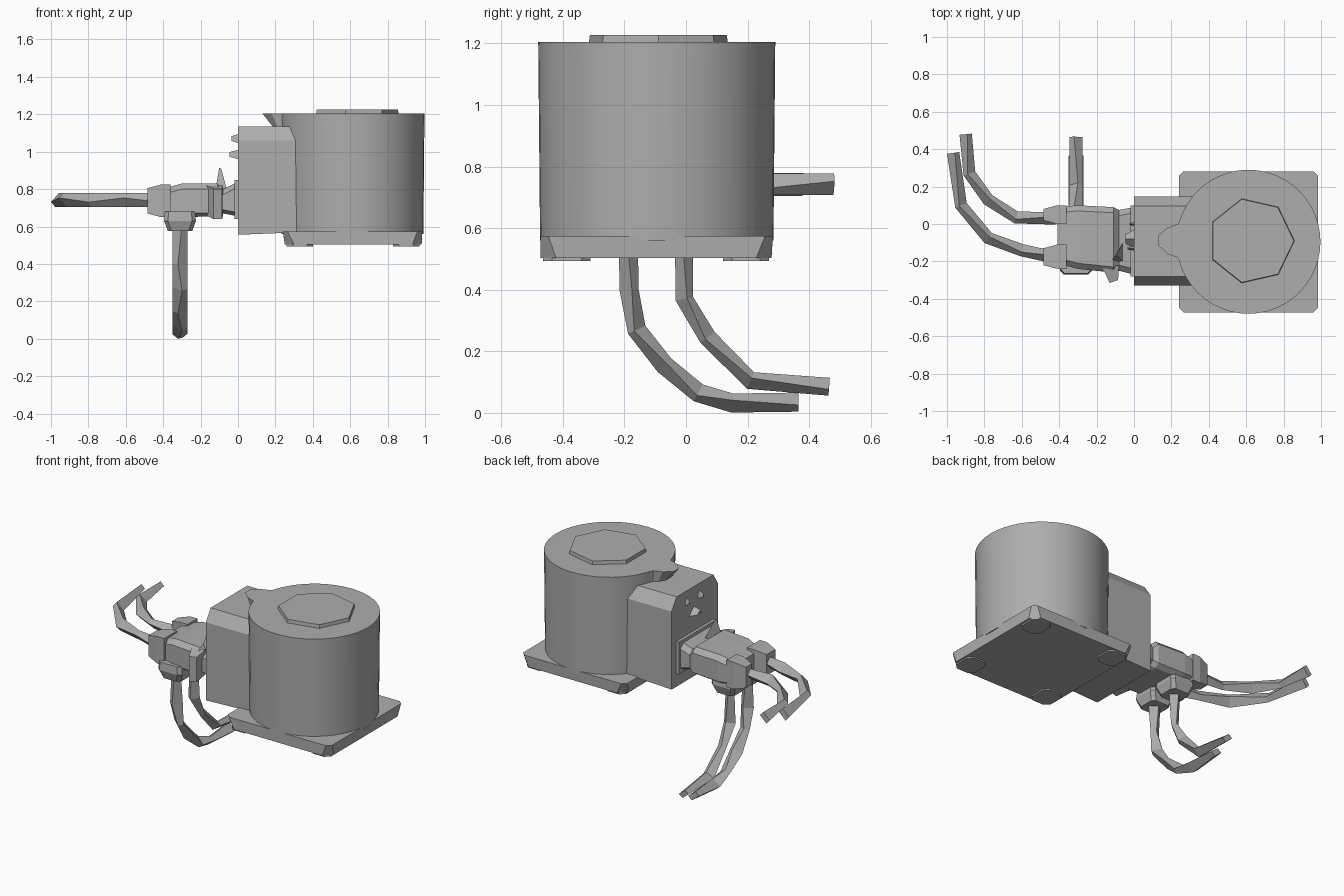
import bpy, bmesh, math
from mathutils import Vector

old = bpy.data.objects.get("Cube")
if old:
    bpy.data.objects.remove(old)

grey = bpy.data.materials.new("plain grey")
grey.use_nodes = True
TONE = (0.42, 0.42, 0.42, 1)
grey.diffuse_color = TONE
grey.node_tree.nodes["Principled BSDF"].inputs["Base Color"].default_value = TONE


def finish(name, bm, smooth=False):
    bmesh.ops.recalc_face_normals(bm, faces=bm.faces)
    mesh = bpy.data.meshes.new(name)
    bm.to_mesh(mesh)
    bm.free()
    mesh.materials.append(grey)
    obj = bpy.data.objects.new(name, mesh)
    bpy.context.collection.objects.link(obj)
    if smooth:
        bpy.ops.object.select_all(action='DESELECT')
        obj.select_set(True)
        bpy.context.view_layer.objects.active = obj
        bpy.ops.object.shade_smooth_by_angle(angle=math.radians(35))
    return obj


def loft(name, rings, smooth=False):
    """Skin a list of equal-length rings and close both ends."""
    bm = bmesh.new()
    loops = [[bm.verts.new(p) for p in ring] for ring in rings]
    n = len(loops[0])
    for a, b in zip(loops, loops[1:]):
        for i in range(n):
            j = (i + 1) % n
            bm.faces.new((a[i], a[j], b[j], b[i]))
    bm.faces.new(loops[0])
    bm.faces.new(loops[-1])
    return finish(name, bm, smooth)


def box(name, x, y, z):
    return loft(name, [[(x[0], y[0], h), (x[1], y[0], h), (x[1], y[1], h), (x[0], y[1], h)] for h in z])


def disc(cx, cy, r, z, n):
    return [(cx + r * math.cos(math.tau * i / n), cy + r * math.sin(math.tau * i / n), z) for i in range(n)]


def octagon(x0, x1, y0, y1, c, z):
    return [(x0 + c, y0, z), (x1 - c, y0, z), (x1, y0 + c, z), (x1, y1 - c, z),
            (x1 - c, y1, z), (x0 + c, y1, z), (x0, y1 - c, z), (x0, y0 + c, z)]


def cable(name, path, width, depth, place):
    """Sweep a diamond section along a planar path; place maps (u, v, w) to space."""
    pts = [Vector(p) for p in path]
    rings = []
    for i, p in enumerate(pts):
        t = (pts[min(i + 1, len(pts) - 1)] - pts[max(i - 1, 0)]).normalized()
        side = Vector((-t.y, t.x)) * width / 2
        lean = 0.3 if i % 2 else -0.3
        rings.append([place(*(p + side), lean * depth / 2), place(*(p + side * lean), depth / 2),
                      place(*(p - side), -lean * depth / 2), place(*(p - side * lean), -depth / 2)])
    return loft(name, rings)


# Drum with lid and pouring lip
CX, CY = 0.612, -0.095
loft("drum", [disc(CX, CY, 0.379, 0.56, 48), disc(CX, CY, 0.385, 1.205, 48)], True)
loft("drum_lid", [disc(CX + 0.015, CY + 0.005, 0.232, 1.2, 7), disc(CX + 0.015, CY + 0.005, 0.228, 1.227, 7)])
lip = [(0.13, -0.06), (0.13, -0.115), (0.18, -0.16), (0.235, -0.18), (0.28, -0.26),
       (0.4, -0.09), (0.28, 0.08), (0.235, 0.0), (0.18, -0.02)]
loft("drum_lip", [[(x + max(0, 0.24 - x) * 0.5, y, 1.135) for x, y in lip],
                  [(x, y, 1.205) for x, y in lip]])

# Base plate on four low pads
loft("base_plate", [octagon(0.25, 0.982, -0.472, 0.278, 0.05, 0.503),
                    octagon(0.24, 0.985, -0.472, 0.282, 0.025, 0.574)])
for i, x in enumerate(((0.26, 0.40), (0.83, 0.97))):
    for j, y in enumerate(((-0.465, -0.31), (0.12, 0.27))):
        loft(f"base_pad_{i * 2 + j + 1}", [octagon(*x, *y, 0.03, z) for z in (0.494, 0.505)])

# Housing with chamfered shoulders
section = [(-0.328, 0.556), (0.147, 0.556), (0.147, 1.06), (0.095, 1.135), (-0.28, 1.135), (-0.328, 1.06)]
loft("housing", [[(x, y, z + x * 0.04) if z < 0.6 else (x, y, z) for y, z in section] for x in (0, 0.36)])

# Small prongs on the housing face
for i, (y, z, w, h, d) in enumerate(((-0.13, 1.07, 0.025, 0.05, 0.035), (0.0, 1.07, 0.02, 0.05, 0.025),
                                     (-0.08, 0.985, 0.1, 0.05, 0.045))):
    loft(f"face_prong_{i + 1}", [[(0.002, y - w / 2, z - h / 2), (0.002, y + w / 2, z - h / 2), (0.002, y, z + h / 2)],
                                 [(-d, y - w / 4, z - h / 4), (-d, y + w / 4, z - h / 4), (-d, y, z + h / 4)]])

# Socket frame and connector body, widening from neck to head
box("socket_frame", (-0.02, 0.01), (-0.28, 0.1), (0.64, 0.85))
stations = [(0.0, -0.27, 0.09, 0.655, 0.84), (-0.08, -0.25, 0.075, 0.67, 0.80), (-0.11, -0.26, 0.09, 0.655, 0.83),
            (-0.3, -0.24, 0.1, 0.65, 0.83), (-0.41, -0.21, 0.09, 0.66, 0.80)]
loft("connector", [[(x, a, lo + 0.02), (x, a + 0.03, lo), (x, b - 0.03, lo), (x, b, lo + 0.02),
                    (x, b, hi - 0.03), (x, b - 0.03, hi), (x, a + 0.03, hi), (x, a, hi - 0.03)]
                   for x, a, b, lo, hi in stations])

# Bent tab and upright sliver on the connector
loft("bent_tab", [[(-0.17, -0.23, z), (-0.08, -0.22, z), (-0.085, -0.3, z - 0.02), (-0.13, -0.315, z - 0.02)]
                  for z in (0.66, 0.82)])
loft("upright_sliver", [[(-0.12, -0.2, 0.8), (-0.06, -0.2, 0.8), (-0.06, -0.1, 0.8)],
                        [(-0.1, -0.17, 0.915), (-0.09, -0.17, 0.91), (-0.09, -0.16, 0.91)]])

# Collars that hold the cables
for i, (y0, y1) in enumerate(((-0.24, -0.11), (0.0, 0.1))):
    loft(f"side_collar_{i + 1}", [[(x, y0 + e, 0.65 + e), (x, y1 - e, 0.65 + e), (x, y1 - e, 0.825 - e), (x, y0 + e, 0.825 - e)]
                                  for x, e in ((-0.36, 0), (-0.41, 0.0), (-0.485, 0.02))])
for i, y in enumerate((-0.185, -0.005)):
    loft(f"lower_collar_{i + 1}", [octagon(-0.31 - w, -0.31 + w, y - w, y + w, 0.02, z)
                                   for z, w in ((0.575, 0.065), (0.63, 0.085), (0.68, 0.08))])


# Hanging cables bend in the YZ plane, side cables in the XY plane
def hanging(u, v, w):
    return (-0.31 + w, u, v)


def level(u, v, w):
    return (u, v, 0.742 + w)


cable("hanging_cable_front", [(-0.188, 0.62), (-0.185, 0.4), (-0.16, 0.27), (-0.07, 0.155),
                              (0.04, 0.065), (0.15, 0.032), (0.365, 0.035)], 0.062, 0.078, hanging)
cable("hanging_cable_back", [(-0.008, 0.62), (-0.005, 0.37), (0.07, 0.245), (0.21, 0.105),
                             (0.465, 0.085)], 0.058, 0.07, hanging)
cable("side_cable_front", [(-0.42, -0.18), (-0.6, -0.14), (-0.78, -0.075), (-0.925, 0.1),
                           (-0.967, 0.38)], 0.066, 0.075, level)
cable("side_cable_back", [(-0.42, 0.03), (-0.63, 0.035), (-0.78, 0.13), (-0.88, 0.27),
                          (-0.9, 0.48)], 0.066, 0.07, level)
